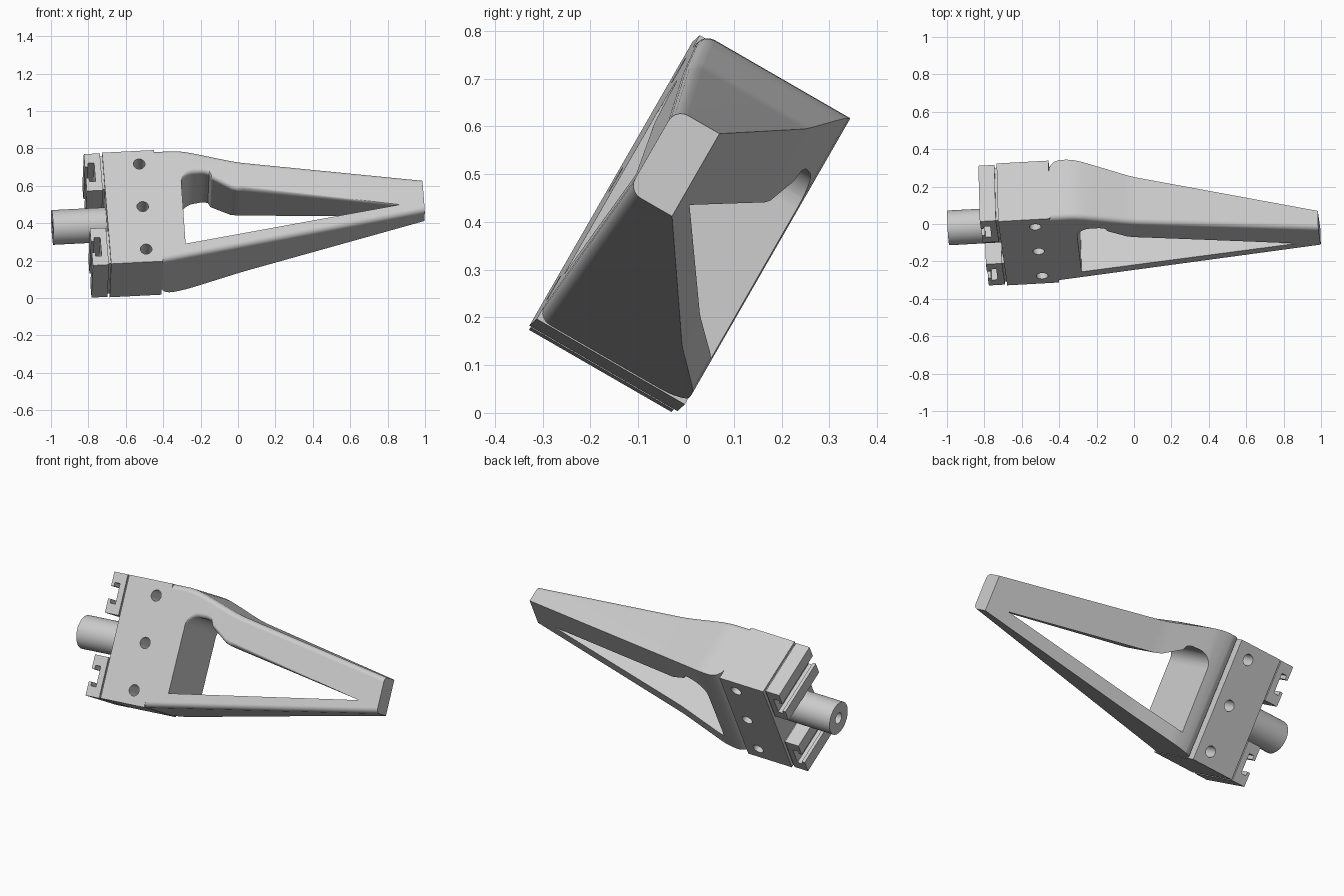
import bpy
import bmesh
import math
from mathutils import Matrix, Vector

old = bpy.data.objects.get("Cube")
if old:
    bpy.data.objects.remove(old, do_unlink=True)

# Part frame: u along the length, v across the width, n out of the front face
u = Vector((0.997, 0.055, 0.05)).normalized()
v = Vector((-0.071, 0.497, 0.865))
v = (v - u * v.dot(u)).normalized()
n = u.cross(v)
frame = Matrix((u, v, n)).transposed().to_4x4()
frame.translation = (0, 0, 0.4)

grey = bpy.data.materials.new("light_grey")
grey.use_nodes = True
colour = (0.6, 0.6, 0.6, 1)
grey.diffuse_color = colour
grey.node_tree.nodes["Principled BSDF"].inputs["Base Color"].default_value = colour

FRONT, BACK = 0.16, -0.198
MID = 0.04          # centre line across the width
BLOCK_L, BLOCK_R = -0.705, -0.427


def loft(name, rings):
    """Closed solid through a list of equally long point rings."""
    bm = bmesh.new()
    loops = [[bm.verts.new(p) for p in ring] for ring in rings]
    for r0, r1 in zip(loops, loops[1:]):
        for i in range(len(r0)):
            j = (i + 1) % len(r0)
            bm.faces.new((r0[i], r0[j], r1[j], r1[i]))
    bm.faces.new(loops[0])
    bm.faces.new(loops[-1])
    bmesh.ops.recalc_face_normals(bm, faces=bm.faces)
    mesh = bpy.data.meshes.new(name)
    bm.to_mesh(mesh)
    bm.free()
    mesh.materials.append(grey)
    ob = bpy.data.objects.new(name, mesh)
    bpy.context.collection.objects.link(ob)
    ob.matrix_world = frame
    return ob


def prism(name, outline, n0, n1):
    return loft(name, [[(a, b, z) for a, b in outline] for z in (n0, n1)])


def filleted(name, outline, back, front, r, extra=0.0):
    """Prism whose third outline value shifts points across the width at the front."""
    rings = [[(a, b, back) for a, b, s in outline]]
    for k in range(6):
        t = math.radians(90 * k / 5)
        off = r * (1 - math.cos(t))
        rings.append([(a, b + s * off, front - r + r * math.sin(t)) for a, b, s in outline])
    if extra:
        rings.append([(a, b + s * r, front + extra) for a, b, s in outline])
    return loft(name, rings)


def rod(name, axis, centre, radius, start, end, sides=40):
    """Cylinder along the u axis (0) or the n axis (2)."""
    ring = [(radius * math.cos(2 * math.pi * i / sides),
             radius * math.sin(2 * math.pi * i / sides)) for i in range(sides)]
    p, q = centre
    if axis == 0:
        return loft(name, [[(e, p + c, q + s) for c, s in ring] for e in (start, end)])
    return loft(name, [[(p + c, q + s, e) for c, s in ring] for e in (start, end)])


def arc(cx, cy, r, start, end, steps=8):
    angles = [math.radians(start + (end - start) * i / steps) for i in range(steps + 1)]
    return [(cx + r * math.cos(t), cy + r * math.sin(t)) for t in angles]


def combine(ob, tool, operation):
    tool.hide_render = True
    mod = ob.modifiers.new("cut", "BOOLEAN")
    mod.operation = operation
    mod.solver = "EXACT"
    mod.object = tool
    bpy.context.view_layer.objects.active = ob
    bpy.ops.object.modifier_apply(modifier=mod.name)
    bpy.data.objects.remove(tool, do_unlink=True)


# Handle: side outline with rounded front edges
top = [(BLOCK_R, 0.384), (-0.33, 0.384), (-0.29, 0.38), (-0.25, 0.372), (-0.2, 0.358),
       (-0.03, 0.307), (0.0, 0.299), (0.04, 0.29), (0.993, 0.125)]
bottom = [(0.993, -0.075), (BLOCK_R, -0.3)]
handle = filleted("handle", [(a, b, -1) for a, b in top] + [(a, b, 1) for a, b in bottom],
                  -0.3, FRONT, 0.03)

# Handle: tapering back, with a rounded corner beside the block
taper = [(-0.5, 0.3), (-0.5, -0.13), (BLOCK_R, -0.13)]
taper += arc(BLOCK_R + 0.066, BACK + 0.066, 0.066, 180, 270)
taper += [(-0.33, BACK), (-0.29, -0.194), (-0.25, -0.186), (-0.03, -0.132), (0.0, -0.125),
          (0.04, -0.117), (1.1, 0.073), (1.1, 0.3)]
combine(handle, loft("taper_tool", [[(a, b, z) for a, z in taper] for b in (-0.6, 0.6)]),
        "INTERSECT")

# Handle: three-cornered window with a softened upper front edge
window = [(-0.299, -0.202, 0), (0.866, -0.027, 0), (0.03, 0.114, 1), (0.0, 0.12, 1),
          (-0.03, 0.13, 1), (-0.13, 0.197, 1)]
window += [(a, b, 1) for a, b in arc(-0.185, 0.15, 0.085, 60, 90, 4)]
window += [(a, b, 1) for a, b in arc(-0.218, 0.158, 0.077, 95, 180)]
combine(handle, filleted("window_tool", window, -0.4, FRONT, 0.025, 0.1), "DIFFERENCE")

# Mounting block with three through holes
block = prism("mounting_block", [(BLOCK_L, -0.303), (BLOCK_R, -0.303),
                                 (BLOCK_R, 0.384), (BLOCK_L, 0.384)], BACK, FRONT)
for step in (-1, 0, 1):
    hole = rod("hole_tool", 2, (-0.512, MID + 0.263 * step), 0.031, -0.4, 0.4, 28)
    combine(block, hole, "DIFFERENCE")

# Slotted rails on the end of the block, each on a thin neck
half = [(-0.717, 0.114), (-0.803, 0.114), (-0.803, 0.035), (-0.785, 0.035),
        (-0.785, 0.057), (-0.752, 0.057)]
rail_shape = half + [(a, -b) for a, b in reversed(half)]
rails = []
for side, label in ((1, "upper"), (-1, "lower")):
    centre = MID + side * 0.23
    rails.append(prism(label + "_rail", [(a, centre + b) for a, b in rail_shape],
                       BACK + 0.008, FRONT - 0.006))
    neck = [(-0.72, -0.1), (BLOCK_L, -0.1), (BLOCK_L, 0.1), (-0.72, 0.1)]
    rails.append(prism(label + "_neck", [(a, centre + b) for a, b in neck],
                       BACK + 0.018, FRONT - 0.016))

# Round shaft with a centre bore
shaft = rod("shaft", 0, (MID, -0.016), 0.093, -0.992, BLOCK_L, 64)
combine(shaft, rod("bore_tool", 0, (MID, -0.016), 0.032, -1.2, -0.8, 28), "DIFFERENCE")

# Smooth curved surfaces, keep flat faces flat
for ob in [handle, block, shaft] + rails:
    bpy.ops.object.select_all(action="DESELECT")
    ob.select_set(True)
    bpy.context.view_layer.objects.active = ob
    bpy.ops.object.shade_smooth_by_angle(angle=math.radians(25))
    weighted = ob.modifiers.new("weighted_normals", "WEIGHTED_NORMAL")
    weighted.keep_sharp = True
